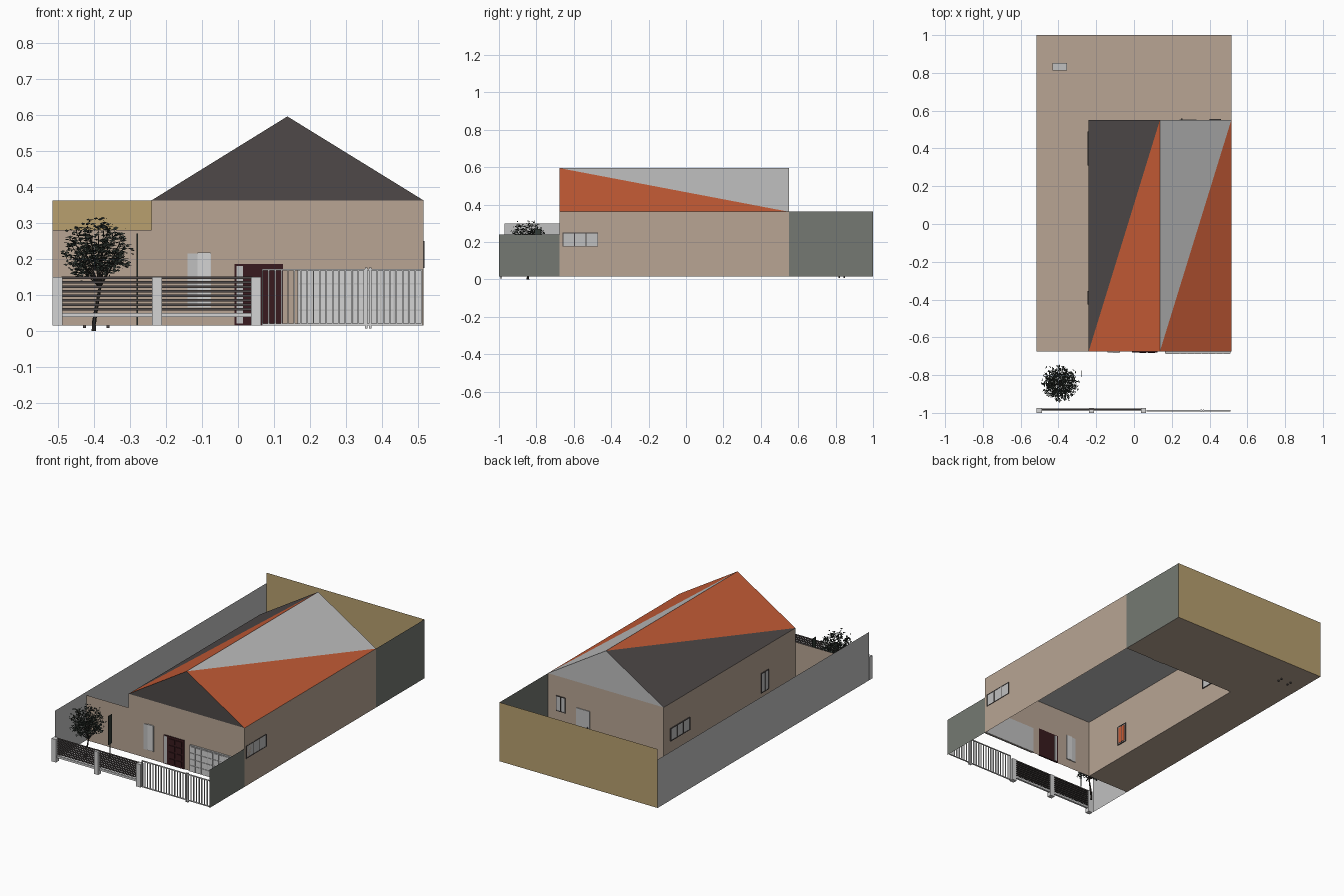
import bpy, bmesh, math, random
from mathutils import Vector, Matrix

if "Cube" in bpy.data.objects:
    bpy.data.objects.remove(bpy.data.objects["Cube"])

random.seed(4)

def mat(name, r, g, b):
    m = bpy.data.materials.new(name)
    lin = [((c / 255 + 0.055) / 1.055) ** 2.4 for c in (r, g, b)]
    m.diffuse_color = (*lin, 1)
    m.use_nodes = True
    m.node_tree.nodes["Principled BSDF"].inputs["Base Color"].default_value = m.diffuse_color
    return m

TAN = mat("tan_plaster", 184, 165, 148)
OCHRE = mat("ochre_wall", 184, 160, 111)
GREY = mat("light_grey", 192, 192, 192)
STONE = mat("green_grey_wall", 117, 121, 114)
ORANGE = mat("orange_tile", 198, 92, 54)
CHAR = mat("charcoal", 78, 73, 72)
MAROON = mat("maroon_door", 56, 26, 30)
LEAF = mat("dark_leaf", 52, 60, 54)
WHITE = mat("off_white", 212, 212, 212)
BARK = mat("dark_bark", 50, 46, 42)

def finish(bm, name, m):
    me = bpy.data.meshes.new(name)
    bm.to_mesh(me)
    bm.free()
    me.materials.append(m)
    ob = bpy.data.objects.new(name, me)
    bpy.context.collection.objects.link(ob)
    return ob

def sheet(name, m, *polys):
    """Thin flat faces, one polygon per point list."""
    bm = bmesh.new()
    for pts in polys:
        bm.faces.new([bm.verts.new(p) for p in pts])
    return finish(bm, name, m)

def boxes(name, m, items):
    """Boxes given as (x0, x1, y0, y1, z0, z1), joined in one part."""
    bm = bmesh.new()
    for x0, x1, y0, y1, z0, z1 in items:
        mx = Matrix.Translation(((x0 + x1) / 2, (y0 + y1) / 2, (z0 + z1) / 2))
        bmesh.ops.create_cube(bm, size=1, matrix=mx @ Matrix.Diagonal((x1 - x0, y1 - y0, z1 - z0, 1)))
    return finish(bm, name, m)

def wall_x(x, y0, y1, z0, z1):
    return [(x, y0, z0), (x, y1, z0), (x, y1, z1), (x, y0, z1)]

def wall_y(y, x0, x1, z0, z1):
    return [(x0, y, z0), (x1, y, z0), (x1, y, z1), (x0, y, z1)]

def flat(z, x0, x1, y0, y1):
    return [(x0, y0, z), (x1, y0, z), (x1, y1, z), (x0, y1, z)]

# Main extents
L, R, HL = -0.515, 0.515, -0.24
F, B = -0.675, 0.55
G, E, RX, RZ = 0.015, 0.362, 0.137, 0.595

# House shell and yard
sheet("house_walls", TAN, wall_y(F, HL, R, G, E), wall_y(B, HL, R, G, E),
      wall_x(HL, F, B, G, E), wall_x(R, F, B, G, E))
sheet("side_yard_wall", TAN, wall_y(F, L, HL, G, 0.28))
sheet("yard_floor", TAN, flat(G, L, HL, F, 1), flat(G, HL, R, B, 1))
sheet("ceiling", GREY, flat(E - 0.002, HL, R, F, B))

# Boundary walls
sheet("left_boundary_wall", GREY, wall_x(L, -0.97, 1, G, 0.30))
sheet("back_boundary_wall", OCHRE, wall_y(1, L, R, G, E))
sheet("right_boundary_wall", STONE, wall_x(R, -1, F, G, 0.24), wall_x(R, B, 1, G, E))

# Gable roof, each slope split along its diagonal into two colours
fl, fr, bl, br = (HL, F, E), (R, F, E), (HL, B, E), (R, B, E)
rf, rb = (RX, F, RZ), (RX, B, RZ)
sheet("roof_orange", ORANGE, [fr, br, rf], [fl, rf, rb])
sheet("roof_charcoal", CHAR, [fl, rb, bl], [fl, fr, rf])
sheet("roof_grey", GREY, [br, rb, rf], [br, bl, rb])

# Windows: charcoal frame bars around light panes, straddling the wall
def window(name, axis, pos, a0, a1, z0, z1, panes):
    def put(u0, u1, w0, w1, t):
        return (pos - t, pos + t, u0, u1, w0, w1) if axis == 'x' else (u0, u1, pos - t, pos + t, w0, w1)
    f = 0.004
    bars = [put(a0, a1, z0, z0 + f, 0.005), put(a0, a1, z1 - f, z1, 0.005)]
    for i in range(panes + 1):
        u = a0 + (a1 - a0 - f) * i / panes
        bars.append(put(u, u + f, z0, z1, 0.005))
    boxes(name + "_frame", CHAR, bars)
    boxes(name + "_panes", GREY, [put(a0 + f / 2, a1 - f / 2, z0 + f / 2, z1 - f / 2, 0.003)])

window("right_window", 'x', R - 0.003, -0.66, -0.47, 0.175, 0.25, 3)
window("left_long_window", 'x', HL, 0.31, 0.49, 0.14, 0.215, 3)
window("left_small_window", 'x', HL, -0.425, -0.355, 0.10, 0.217, 2)
window("back_window", 'y', B, 0.40, 0.46, 0.157, 0.247, 2)
boxes("left_window_inner_panel", ORANGE, [(HL + 0.002, HL + 0.005, -0.415, -0.365, 0.11, 0.207)])
boxes("front_window", GREY, [(-0.14, -0.075, F - 0.004, F + 0.004, 0.065, 0.215)])
boxes("front_window_leaf", WHITE, [(-0.112, -0.077, F - 0.007, F + 0.005, 0.068, 0.218)])
boxes("back_door", GREY, [(0.24, 0.33, B - 0.004, B + 0.004, G, 0.21)])
boxes("back_door_handle", CHAR, [(0.25, 0.256, B, B + 0.009, 0.10, 0.115)])

# Front door with side light and raised panels
boxes("front_door", MAROON, [(-0.01, 0.125, F - 0.004, F + 0.004, G, 0.185)])
boxes("door_side_light", GREY, [(-0.004, 0.014, F - 0.006, F + 0.006, 0.02, 0.18)])
boxes("door_panels", MAROON, [(x, x + 0.036, F - 0.008, F, z, z + 0.03)
                              for x in (0.028, 0.074) for z in (0.025, 0.064, 0.103, 0.142)])

# Garage door with a grid of panels
boxes("garage_door", GREY, [(0.165, 0.512, F - 0.011, F + 0.003, 0.018, 0.172)])
boxes("garage_panels", WHITE, [(0.169 + i * 0.0381, 0.203 + i * 0.0381, F - 0.014, F - 0.01,
                                0.022 + j * 0.037, 0.055 + j * 0.037)
                               for i in range(9) for j in range(4)])

# Front fence: posts, bottom rail, dark slats
boxes("fence_posts", WHITE, [(x - 0.014, x + 0.014, -1, -0.973, G, 0.15) for x in (-0.501, -0.225, 0.05)])
boxes("fence_bottom_rail", WHITE, [(-0.49, 0.04, -0.99, -0.978, 0.038, 0.05)])
boxes("fence_slats", CHAR, [(-0.49, 0.04, -0.986, -0.978, 0.057 + i * 0.0125, 0.064 + i * 0.0125)
                            for i in range(8)])

# Sliding gate: frame rails, vertical bars, central posts
gate = [(0.066, 0.512, -0.992, -0.986, z, z + 0.005) for z in (0.015, 0.167)]
n = 25
gate += [(0.066 + 0.442 * i / n, 0.070 + 0.442 * i / n, -0.992, -0.986, G, 0.172) for i in range(n + 1)]
boxes("gate_bars", WHITE, gate)
boxes("gate_posts", WHITE, [(x, x + 0.006, -0.995, -0.983, 0.006, 0.176) for x in (0.353, 0.364)])

# Small bench in the back yard
boxes("yard_bench_top", GREY, [(-0.432, -0.355, 0.812, 0.852, 0.07, 0.085)])
boxes("yard_bench_legs", CHAR, [(x, x + 0.008, y, y + 0.008, 0.008, 0.07)
                                for x in (-0.43, -0.365) for y in (0.815, 0.841)])

# Tree: tapered trunk and limbs
def limb(bm, p, q, r0, r1):
    p, q = Vector(p), Vector(q)
    d = q - p
    mx = Matrix.Translation((p + q) / 2) @ d.to_track_quat('Z', 'Y').to_matrix().to_4x4()
    bmesh.ops.create_cone(bm, cap_ends=True, segments=6, radius1=r0, radius2=r1, depth=d.length, matrix=mx)

bm = bmesh.new()
trunk = [(-0.4, -0.845, 0), (-0.4, -0.845, 0.02), (-0.392, -0.845, 0.07), (-0.383, -0.845, 0.12), (-0.39, -0.845, 0.17)]
for i in range(4):
    limb(bm, trunk[i], trunk[i + 1], 0.007 - i * 0.0011, 0.006 - i * 0.0011)
tips = []
for i in range(26):
    a = i * 2.4
    u = 1 - 1.65 * (i + 0.5) / 26
    s = math.sqrt(1 - u * u)
    tip = Vector((-0.392 + 0.082 * s * math.cos(a), -0.845 + 0.08 * s * math.sin(a), 0.22 + 0.078 * u))
    start = Vector(trunk[3 + i % 2])
    limb(bm, start, tip, 0.0025, 0.001)
    tips += [tip, start.lerp(tip, 0.65)]
finish(bm, "tree_trunk", BARK)

# Leaves scattered round the limb tips
bm = bmesh.new()
for tip in tips:
    for k in range(24):
        c = tip + Vector([random.gauss(0, 0.0095) for _ in range(3)])
        rot = Matrix.Rotation(random.uniform(0, 6.28), 4, 'Z') @ Matrix.Rotation(random.uniform(0, 3.14), 4, 'X')
        pts = [(-0.008, 0, 0), (0, -0.0035, 0), (0.008, 0, 0), (0, 0.0035, 0)]
        bm.faces.new([bm.verts.new(c + rot @ Vector(p)) for p in pts])
finish(bm, "tree_leaves", LEAF)

# Slim upright shrub beside the tree
boxes("slim_shrub", LEAF, [(-0.281, -0.278, -0.81, -0.775, 0.10, 0.27),
                           (-0.281, -0.278, -0.796, -0.789, G, 0.10)])
